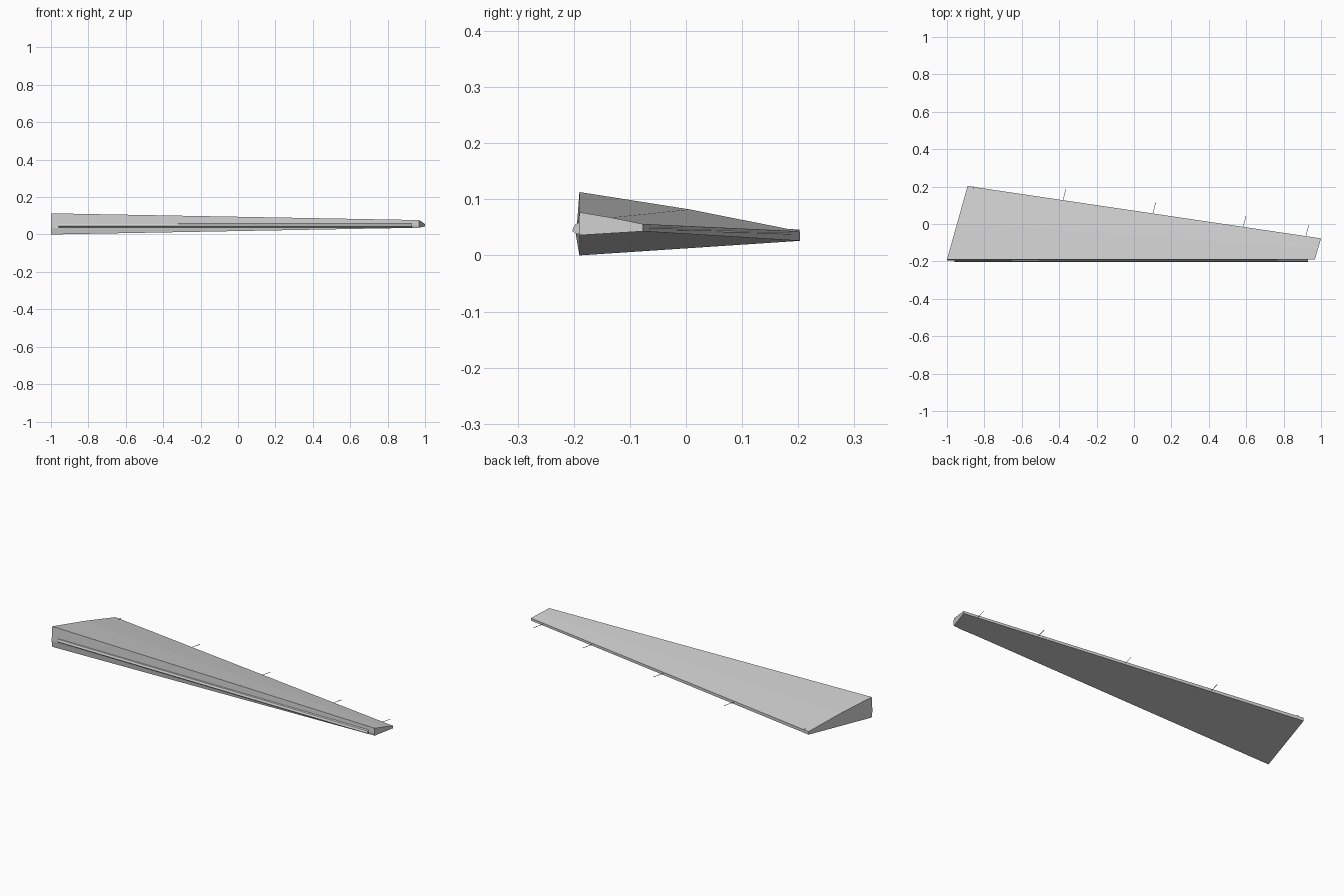
import bpy
import bmesh
from mathutils import Vector

cube = bpy.data.objects.get("Cube")
if cube:
    bpy.data.objects.remove(cube)


def material(name, value):
    m = bpy.data.materials.new(name)
    m.use_nodes = True
    colour = (value, value, value, 1)
    m.diffuse_color = colour
    m.node_tree.nodes["Principled BSDF"].inputs["Base Color"].default_value = colour
    return m


grey = material("light grey", 0.62)


def loft(name, rings, mat):
    """Skin matching cross-sections and cap both ends."""
    bm = bmesh.new()
    loops = [[bm.verts.new(p) for p in ring] for ring in rings]
    n = len(loops[0])
    for a, b in zip(loops, loops[1:]):
        for i in range(n):
            j = (i + 1) % n
            bm.faces.new((a[i], a[j], b[j], b[i]))
    bm.faces.new(loops[0])
    bm.faces.new(loops[-1])
    bmesh.ops.recalc_face_normals(bm, faces=bm.faces)
    mesh = bpy.data.meshes.new(name)
    bm.to_mesh(mesh)
    bm.free()
    mesh.materials.append(mat)
    obj = bpy.data.objects.new(name, mesh)
    bpy.context.collection.objects.link(obj)
    return obj


def section(front_x, back_x, back_y, bottom, top, back_low, back_high, nose_y, nose_z, camber):
    """Aerofoil section: flat underside, slightly bowed top, kinked front."""
    front_y = -0.19
    return [(front_x, nose_y, nose_z),
            (front_x, front_y, top),
            ((front_x + back_x) / 2, (front_y + back_y) / 2, (top + back_high) / 2 + camber),
            (back_x, back_y, back_high),
            (back_x, back_y, back_low),
            (front_x, front_y, bottom)]


# Tapered panel from root to tip
root = section(-1, -0.89, 0.203, 0, 0.113, 0.026, 0.043, -0.196, 0.035, 0.004)
tip = section(0.967, 1, -0.077, 0.036, 0.077, 0.043, 0.056, -0.191, 0.05, 0.001)
loft("wing_panel", [root, tip], grey)

# Wedge strip along the leading edge
strip = [(-0.188, 0.060), (-0.198, 0.055), (-0.203, 0.044), (-0.196, 0.038), (-0.188, 0.038)]
loft("leading_edge_strip", [[(x, y, z) for y, z in strip] for x in (-0.96, 0.93)], grey)

# Thin rods along the trailing edge
for x, y, z in [(-0.872, 0.14, 0.046), (-0.38, 0.125, 0.040), (0.10, 0.053, 0.043),
                (0.583, -0.018, 0.046), (0.918, -0.068, 0.049)]:
    start = Vector((x, y, z))
    end = start + Vector((0.016, 0.062, -0.001))
    direction = end - start
    bpy.ops.mesh.primitive_cylinder_add(vertices=6, radius=0.0015, depth=direction.length,
                                        location=(start + end) / 2,
                                        rotation=direction.to_track_quat("Z", "Y").to_euler())
    rod = bpy.context.object
    rod.name = "trailing_rod"
    rod.data.materials.append(grey)
